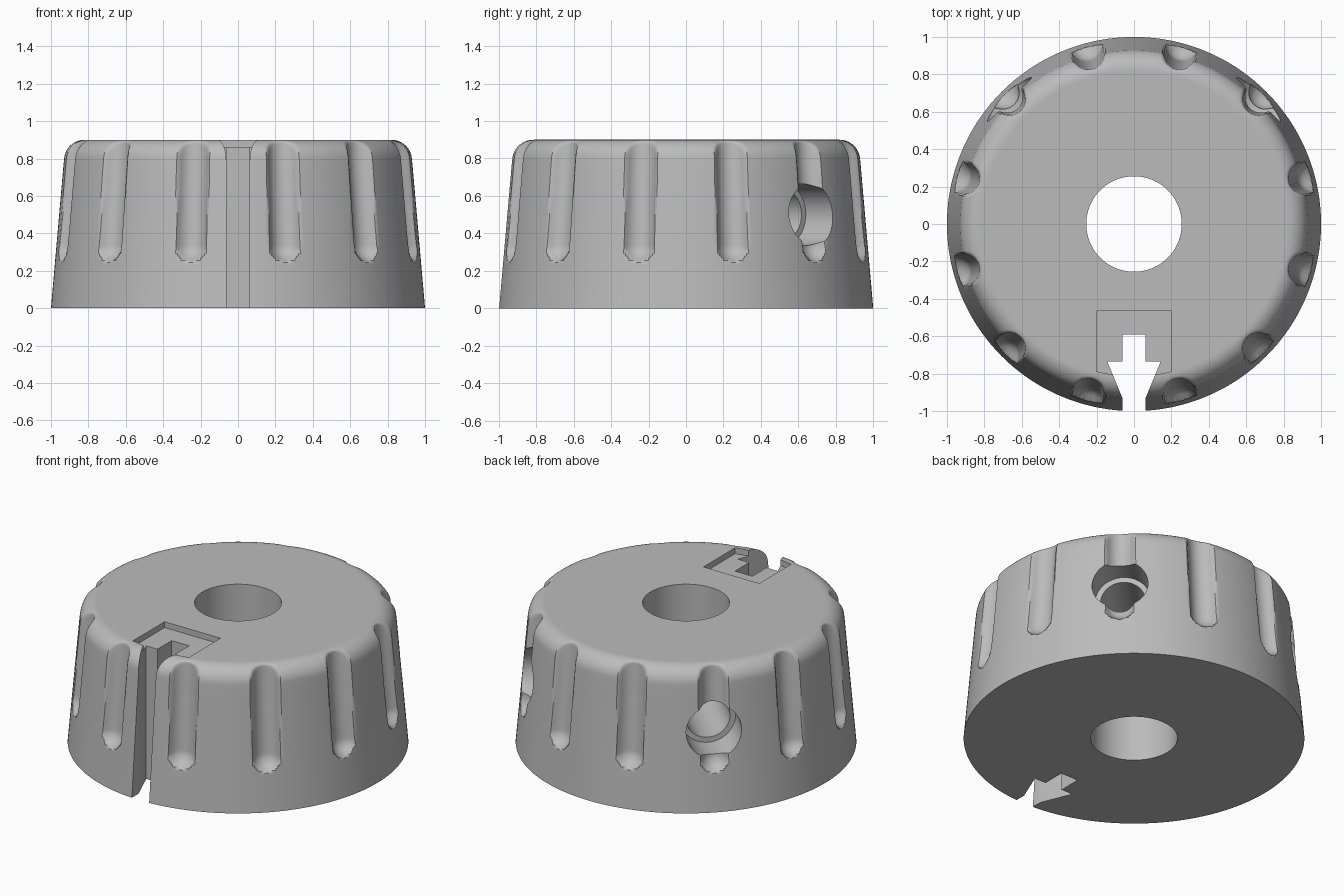
import bpy, bmesh
from math import sin, cos, pi, sqrt, radians
from mathutils import Matrix, Vector

cube = bpy.data.objects.get("Cube")
if cube:
    bpy.data.objects.remove(cube, do_unlink=True)

HEIGHT = 0.9
FILLET = 0.11
FLUTES = 12
COLUMNS = 48 * FLUTES

grey = bpy.data.materials.new("plain_grey")
grey.use_nodes = True
colour = (0.5, 0.5, 0.5, 1)
grey.diffuse_color = colour
grey.node_tree.nodes["Principled BSDF"].inputs["Base Color"].default_value = colour


def make_object(name, bm):
    bmesh.ops.recalc_face_normals(bm, faces=bm.faces)
    mesh = bpy.data.meshes.new(name)
    bm.to_mesh(mesh)
    bm.free()
    mesh.materials.append(grey)
    obj = bpy.data.objects.new(name, mesh)
    bpy.context.collection.objects.link(obj)
    return obj


def cone_radius(z):
    return 1 - 0.0875 * z


def groove(d, radius=0.086, offset=0.02):
    # Signed depth of a round flute at distance d from its axis
    if d < radius:
        return sqrt(radius * radius - d * d) - offset
    return -offset - 2 * (d - radius)


def smooth_max(a, b, k=0.02):
    h = max(k - abs(a - b), 0) / k
    return max(a, b) + h * h * k / 4


def fluted_radius(r, z, angle, flute_end=0.335):
    step = 2 * pi / FLUTES
    offset = (angle % step) - step / 2
    d = sqrt((r * offset) ** 2 + max(flute_end - z, 0) ** 2)
    cone = cone_radius(z)
    return cone - smooth_max(cone - r, groove(d))


# Turned profile: tapered side, rounded shoulder, flat top rim
heights = [0, 0.1, 0.2] + [0.22 + 0.012 * i for i in range(16)] + [0.5, 0.6, 0.7, 0.76]
profile = [(cone_radius(z), z) for z in heights]
for i in range(15):
    a = radians(5) + (pi / 2 - radians(5)) * i / 14
    profile.append((0.82 + FILLET * cos(a), HEIGHT - FILLET + FILLET * sin(a)))

# Body with flutes pressed into the side
bm = bmesh.new()
rings = []
for r, z in profile:
    ring = []
    for i in range(COLUMNS):
        a = 2 * pi * i / COLUMNS
        rr = fluted_radius(r, z, a)
        ring.append(bm.verts.new((rr * cos(a), rr * sin(a), z)))
    rings.append(ring)
rings.append([bm.verts.new((0.816 * cos(2 * pi * i / COLUMNS),
                            0.816 * sin(2 * pi * i / COLUMNS), HEIGHT))
              for i in range(COLUMNS)])
for low, high in zip(rings, rings[1:]):
    for i in range(COLUMNS):
        j = (i + 1) % COLUMNS
        bm.faces.new((low[i], low[j], high[j], high[i]))
bm.faces.new(rings[0][::-1])
bm.faces.new(rings[-1])
body = make_object("knob_body", bm)


def prism(name, outline, z0, z1):
    bm = bmesh.new()
    face = bm.faces.new([bm.verts.new((x, y, z0)) for x, y in outline])
    ext = bmesh.ops.extrude_face_region(bm, geom=[face])
    moved = [v for v in ext["geom"] if isinstance(v, bmesh.types.BMVert)]
    bmesh.ops.translate(bm, verts=moved, vec=(0, 0, z1 - z0))
    return make_object(name, bm)


def radial_cylinder(name, angle, z, radius, start, end):
    direction = Vector((cos(angle), sin(angle), 0))
    centre = direction * (start + end) / 2 + Vector((0, 0, z))
    matrix = Matrix.Translation(centre) @ direction.to_track_quat('Z', 'Y').to_matrix().to_4x4()
    bm = bmesh.new()
    bmesh.ops.create_cone(bm, cap_ends=True, segments=72, radius1=radius,
                          radius2=radius, depth=end - start, matrix=matrix)
    return make_object(name, bm)


def cut(cutter):
    mod = body.modifiers.new(cutter.name, 'BOOLEAN')
    mod.operation = 'DIFFERENCE'
    mod.solver = 'EXACT'
    mod.object = cutter
    bpy.ops.object.modifier_apply(modifier=mod.name)
    bpy.data.objects.remove(cutter, do_unlink=True)


bpy.context.view_layer.objects.active = body
body.select_set(True)

# Shaft bore
cut(prism("shaft_bore", [(0.255 * cos(2 * pi * i / 120), 0.255 * sin(2 * pi * i / 120))
                         for i in range(120)], -0.1, 1.1))

# Shallow pocket on top with a curved outer wall
arc = [-0.2 + 0.4 * i / 12 for i in range(13)]
cut(prism("top_pocket", [(0.2, -0.465), (-0.2, -0.465)]
          + [(x, -sqrt(0.813 ** 2 - x * x)) for x in arc], 0.862, 1.1))

# Arrow-shaped slot through the front
half = [(0.062, -0.59), (0.062, -0.735), (0.143, -0.735), (0.062, -0.93), (0.062, -1.1)]
cut(prism("arrow_slot", half + [(-x, y) for x, y in reversed(half)], -0.1, 1.1))

# Two stepped set-screw holes at the back
for angle in (radians(45), radians(135)):
    cut(radial_cylinder("screw_counterbore", angle, 0.5, 0.165, 0.74, 1.1))
    cut(radial_cylinder("screw_hole", angle, 0.5, 0.132, 0.15, 0.8))

bpy.ops.object.shade_smooth_by_angle(angle=radians(30))
